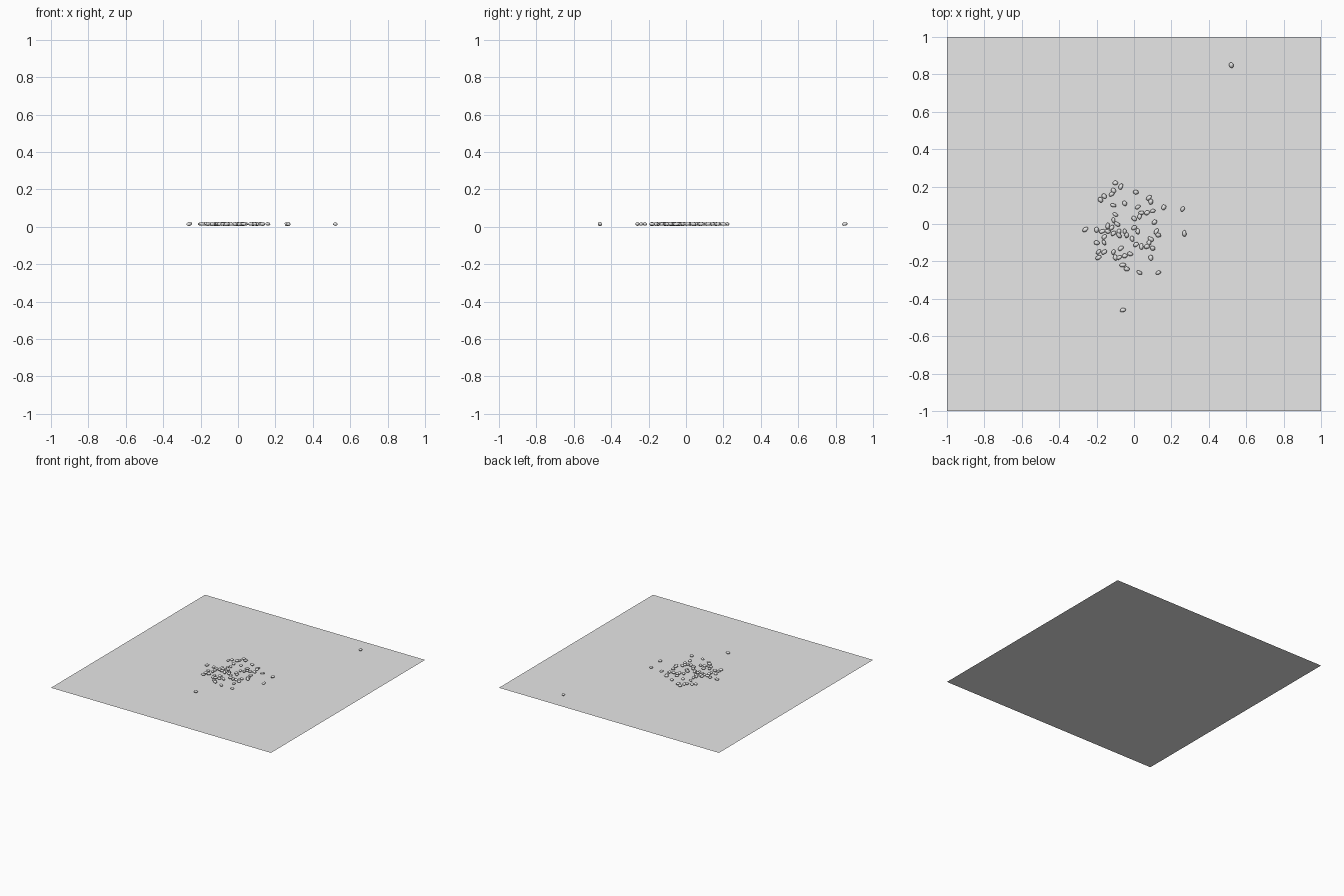
import bpy
import bmesh
import math
import random
from mathutils import Vector

default_cube = bpy.data.objects.get("Cube")
if default_cube:
    bpy.data.objects.remove(default_cube, do_unlink=True)

rng = random.Random(7)
HUNDREDTH = 0.01


def make_material(name, colour):
    material = bpy.data.materials.new(name)
    material.use_nodes = True
    material.diffuse_color = colour
    shader = next(node for node in material.node_tree.nodes
                  if node.type == "BSDF_PRINCIPLED")
    shader.inputs["Base Color"].default_value = colour
    return material


def finish_mesh(name, bm, material):
    mesh = bpy.data.meshes.new(name)
    bm.to_mesh(mesh)
    bm.free()
    mesh.materials.append(material)
    return mesh


def add_object(name, mesh):
    obj = bpy.data.objects.new(name, mesh)
    bpy.context.scene.collection.objects.link(obj)
    return obj


def random_direction():
    return Vector([rng.gauss(0, 1) for _ in range(3)]).normalized()


def pebble_mesh(name, material):
    """A lumpy, flattened stone, longest along its own x axis."""
    bm = bmesh.new()
    bmesh.ops.create_icosphere(bm, subdivisions=2, radius=1)

    # Press a few broad flats into the ball
    for flat in [random_direction() for _ in range(6)]:
        for vert in bm.verts:
            excess = vert.co.dot(flat) - 0.8
            if excess > 0:
                vert.co -= flat * excess

    # Stretch it into a stone
    half_size = (rng.uniform(0.015, 0.018),
                 rng.uniform(0.011, 0.014),
                 rng.uniform(0.009, 0.011))
    bmesh.ops.scale(bm, vec=half_size, verts=bm.verts)
    for face in bm.faces:
        face.smooth = True
    return finish_mesh(name, bm, material)


# Material shared by the sheet and the stones
light_grey = make_material("light grey", (0.8, 0.8, 0.8, 1))

# Flat square ground sheet
sheet = bmesh.new()
bmesh.ops.create_grid(sheet, x_segments=1, y_segments=1, size=1)
add_object("ground_sheet", finish_mesh("ground_sheet", sheet, light_grey))

# Pebble places as x, y in hundredths: strays first, then the heap
strays = [
    (52, 85), (-6, -46), (-26, -3), (26, 8), (27, -5), (13, -26),
    (3, -26), (-4, -24), (-6, -22), (-10, 22), (-7, 20), (16, 9),
]
heap = [
    (-11, 18), (-16, 15), (-18, 13), (-12, 16), (1, 17), (8, 14),
    (9, 12), (-5, 11), (-11, 10), (2, 9), (4, 6), (10, 7),
    (7, 6), (-10, 5), (-11, 2), (0, 3), (3, 4), (11, 1),
    (12, -4), (13, -6), (9, -8), (8, -10), (10, -13), (7, -12),
    (9, -18), (4, -12), (1, -11), (-1, -8), (2, -4), (-4, -6),
    (-5, -4), (-7, -13), (-11, -15), (-16, -15), (-19, -18), (-19, -15),
    (-20, -10), (-16, -10), (-20, -3), (-17, -4), (-14, -1), (-12, -2),
    (-11, -5), (-14, -4), (-8, -4), (-8, -18), (-5, -17), (-2, -16),
    (-9, 0), (-16, -7), (-10, -18), (-8, -6), (0, -2),
]

# Scattered pebbles, each lying just above the sheet at its own turn
shapes = [pebble_mesh("pebble_shape", light_grey) for _ in range(6)]
for number, (x, y) in enumerate(strays + heap, start=1):
    pebble = add_object(f"pebble_{number}", rng.choice(shapes))
    pebble.location = (x * HUNDREDTH, y * HUNDREDTH, 0.015)
    pebble.rotation_euler = (rng.uniform(-0.2, 0.2),
                             rng.uniform(-0.2, 0.2),
                             rng.uniform(0, math.pi))
